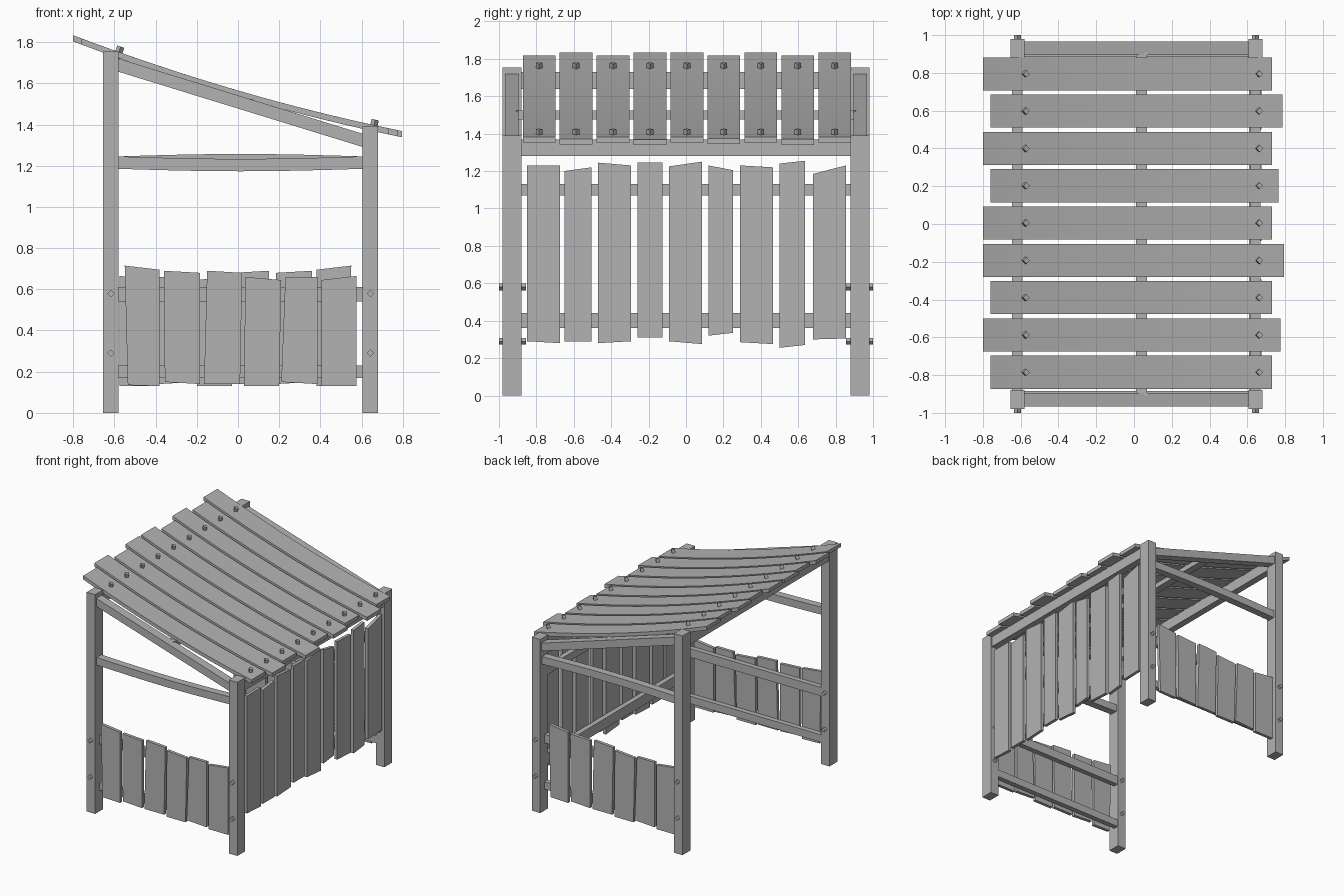
import bpy
import bmesh
import math
from mathutils import Vector, Matrix

cube = bpy.data.objects.get("Cube")
if cube:
    bpy.data.objects.remove(cube, do_unlink=True)

wood = bpy.data.materials.new("grey_wood")
wood.use_nodes = True
GREY = (0.45, 0.45, 0.45, 1)
wood.diffuse_color = GREY
wood.node_tree.nodes["Principled BSDF"].inputs["Base Color"].default_value = GREY


def finish(name, bm):
    bmesh.ops.recalc_face_normals(bm, faces=bm.faces)
    mesh = bpy.data.meshes.new(name)
    bm.to_mesh(mesh)
    bm.free()
    mesh.materials.append(wood)
    obj = bpy.data.objects.new(name, mesh)
    bpy.context.collection.objects.link(obj)
    return obj


def prism(name, outline, axis, lo, hi):
    """Extrude an outline drawn in the xz plane (axis y) or yz plane (axis x)."""
    bm = bmesh.new()

    def place(p, depth):
        return (p[0], depth, p[1]) if axis == "y" else (depth, p[0], p[1])

    face = bm.faces.new([bm.verts.new(place(p, lo)) for p in outline])
    grown = bmesh.ops.extrude_face_region(bm, geom=[face])["geom"]
    shift = Vector(place((0, 0), hi - lo))
    bmesh.ops.translate(bm, vec=shift,
                        verts=[g for g in grown if isinstance(g, bmesh.types.BMVert)])
    return finish(name, bm)


def box(name, x, y, z):
    outline = [(x[0], z[0]), (x[1], z[0]), (x[1], z[1]), (x[0], z[1])]
    return prism(name, outline, "y", *y)


def bolt(name, centre, direction, length):
    """Four-sided peg with a corner pointing sideways."""
    bm = bmesh.new()
    turn = Vector(direction).to_track_quat("Z", "Y").to_matrix().to_4x4()
    bmesh.ops.create_cone(bm, cap_ends=True, segments=4, radius1=0.018, radius2=0.018,
                          depth=length, matrix=Matrix.Translation(centre) @ turn)
    return finish(name, bm)


def strip(centre_line, thickness):
    """Closed outline of a band following a centre line."""
    half = thickness / 2
    return ([(x, z - half) for x, z in centre_line]
            + [(x, z + half) for x, z in reversed(centre_line)])


def steps(a, b, n):
    return [a + (b - a) * i / n for i in range(n + 1)]


def roof_z(x):
    return 1.55 - 0.291 * x + 0.055 * x * x


TALL, LOW = (-0.655, -0.58), (0.605, 0.68)

# Side wall planks: top x pair, bottom x pair, top z pair, bottom z pair
side_planks = [
    ((-0.55, -0.38), (-0.535, -0.38), (0.715, 0.695), (0.135, 0.13)),
    ((-0.36, -0.185), (-0.355, -0.185), (0.69, 0.68), (0.15, 0.14)),
    ((-0.15, 0.02), (-0.165, 0.01), (0.69, 0.68), (0.14, 0.14)),
    ((0.035, 0.21), (0.03, 0.2), (0.66, 0.645), (0.13, 0.13)),
    ((0.23, 0.385), (0.21, 0.385), (0.66, 0.66), (0.15, 0.14)),
    ((0.405, 0.575), (0.405, 0.575), (0.645, 0.665), (0.13, 0.13)),
]

# Both ends: posts, rails, sloping beam, bowed rail, planks and bolts
for side, s in (("front", -1), ("back", 1)):
    def span(a, b):
        return sorted((s * a, s * b))

    box(side + "_tall_post", TALL, span(0.88, 0.98), (0, 1.755))
    box(side + "_low_post", LOW, span(0.88, 0.98), (0, 1.39))
    for label, z in (("lower", (0.17, 0.23)), ("upper", (0.54, 0.61))):
        box(side + "_" + label + "_rail", (TALL[1], LOW[0]), span(0.885, 0.925), z)

    slope = [(TALL[1], 1.688), (LOW[0], 1.323)]
    prism(side + "_sloping_beam", strip(slope, 0.064), "y", *span(0.895, 0.965))

    # The front rail sags and the back one arches
    bow = [(x, 1.215 + s * 0.012 * math.cos(math.pi * (x - 0.012) / 1.19))
           for x in steps(TALL[1], LOW[0], 8)]
    prism(side + "_bowed_rail", strip(bow, 0.06), "y", *span(0.9, 0.96))

    for i, (top, bottom, tz, bz) in enumerate(side_planks):
        outline = [(bottom[0], bz[0]), (bottom[1], bz[1]), (top[1], tz[1]), (top[0], tz[0])]
        # the back wall is the front wall turned half round
        outline = [(-s * x, z) for x, z in outline]
        prism(f"{side}_plank_{i}", outline, "y", *span(0.925, 0.95))

    for post, x in (("tall", -0.617), ("low", 0.643)):
        for z in (0.29, 0.58):
            bolt(side + "_" + post + "_post_bolt", (x, s * 0.928, z), (0, 1, 0), 0.144)

# Long beams under the roof
box("tall_roof_beam", (-0.645, -0.59), (-0.89, 0.89), (1.64, 1.73))
box("middle_roof_beam", (0.01, 0.07), (-0.91, 0.91), (1.475, 1.525))
box("low_roof_beam", (0.615, 0.67), (-0.89, 0.89), (1.28, 1.37))

# Long wall: two rails and nine uneven planks
for label, z in (("lower", (0.36, 0.44)), ("upper", (1.07, 1.13))):
    box("long_wall_" + label + "_rail", (0.61, 0.65), (-0.89, 0.89), z)

# y pair, top z pair, bottom z pair
wall_planks = [
    ((-0.85, -0.675), (1.23, 1.23), (0.29, 0.28)),
    ((-0.65, -0.505), (1.2, 1.22), (0.29, 0.29)),
    ((-0.47, -0.295), (1.245, 1.23), (0.28, 0.29)),
    ((-0.26, -0.125), (1.245, 1.245), (0.31, 0.31)),
    ((-0.09, 0.085), (1.225, 1.25), (0.29, 0.275)),
    ((0.12, 0.25), (1.23, 1.205), (0.32, 0.335)),
    ((0.29, 0.465), (1.23, 1.22), (0.285, 0.275)),
    ((0.5, 0.635), (1.24, 1.255), (0.255, 0.27)),
    ((0.68, 0.855), (1.185, 1.23), (0.3, 0.305)),
]
for i, (y, top, bottom) in enumerate(wall_planks):
    outline = [(y[0], bottom[0]), (y[1], bottom[1]), (y[1], top[1]), (y[0], top[0])]
    prism(f"long_wall_plank_{i}", outline, "x", 0.65, 0.675)

# Sagging roof planks of uneven length, bolted at both ends
roof_ends = [(-0.76, 0.73), (-0.8, 0.775), (-0.76, 0.73), (-0.8, 0.795), (-0.8, 0.73),
             (-0.76, 0.765), (-0.8, 0.73), (-0.76, 0.785), (-0.8, 0.73)]
for i, (start, end) in enumerate(roof_ends):
    y = -0.785 + 0.1975 * i
    line = [(x, roof_z(x)) for x in steps(start, end, 12)]
    prism(f"roof_plank_{i}", strip(line, 0.03), "y", y - 0.0875, y + 0.0875)
    for x in (-0.583, 0.657):
        normal = Vector((0.291 - 0.11 * x, 0, 1)).normalized()
        head = Vector((x, y, roof_z(x))) + normal * 0.012
        bolt("roof_bolt", head, normal, 0.06)
